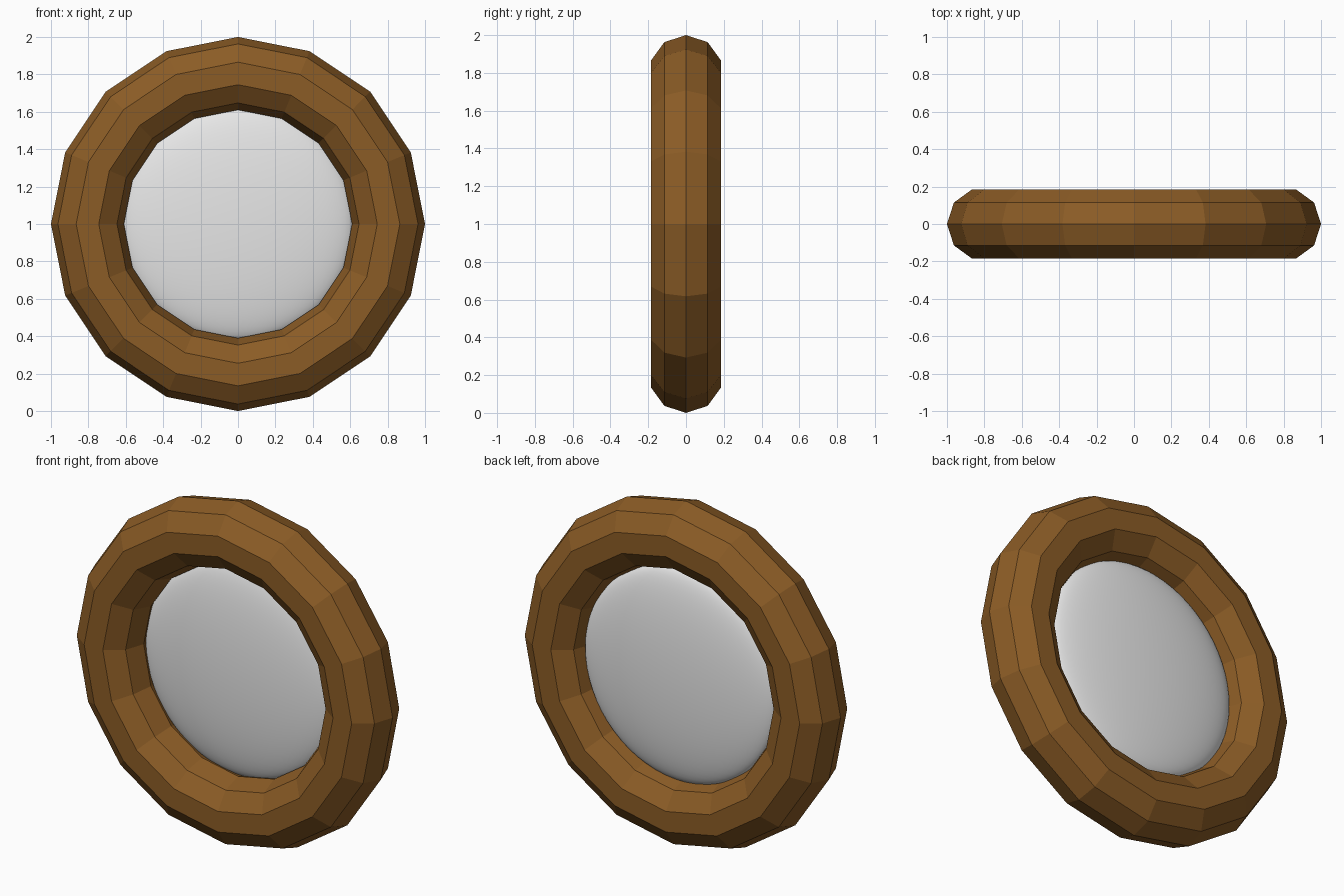
import bpy
import math

if "Cube" in bpy.data.objects:
    bpy.data.objects.remove(bpy.data.objects["Cube"])


def material(name, rgb):
    m = bpy.data.materials.new(name)
    m.diffuse_color = (*rgb, 1)
    m.use_nodes = True
    m.node_tree.nodes["Principled BSDF"].inputs["Base Color"].default_value = m.diffuse_color
    return m


wood = material("brown wood", (0.26, 0.107, 0.019))
glass = material("pale grey glass", (0.8, 0.8, 0.8))

# Faceted ring frame, standing upright and facing the front
bpy.ops.mesh.primitive_torus_add(
    major_segments=16, minor_segments=10,
    major_radius=0.805, minor_radius=0.195,
    location=(0, 0, 1), rotation=(math.pi / 2, 0, 0))
frame = bpy.context.object
frame.name = "round_frame"
frame.data.materials.append(wood)
bpy.ops.object.transform_apply(location=False, rotation=True, scale=True)
bpy.ops.object.shade_flat()

# Smooth lens-shaped pane, set slightly towards the back
bpy.ops.mesh.primitive_uv_sphere_add(
    segments=64, ring_count=32, radius=1, location=(0, 0.04, 1))
pane = bpy.context.object
pane.name = "glass_pane"
pane.scale = (0.62, 0.1, 0.62)
bpy.ops.object.transform_apply(location=False, rotation=False, scale=True)
pane.data.materials.append(glass)
bpy.ops.object.shade_smooth()
